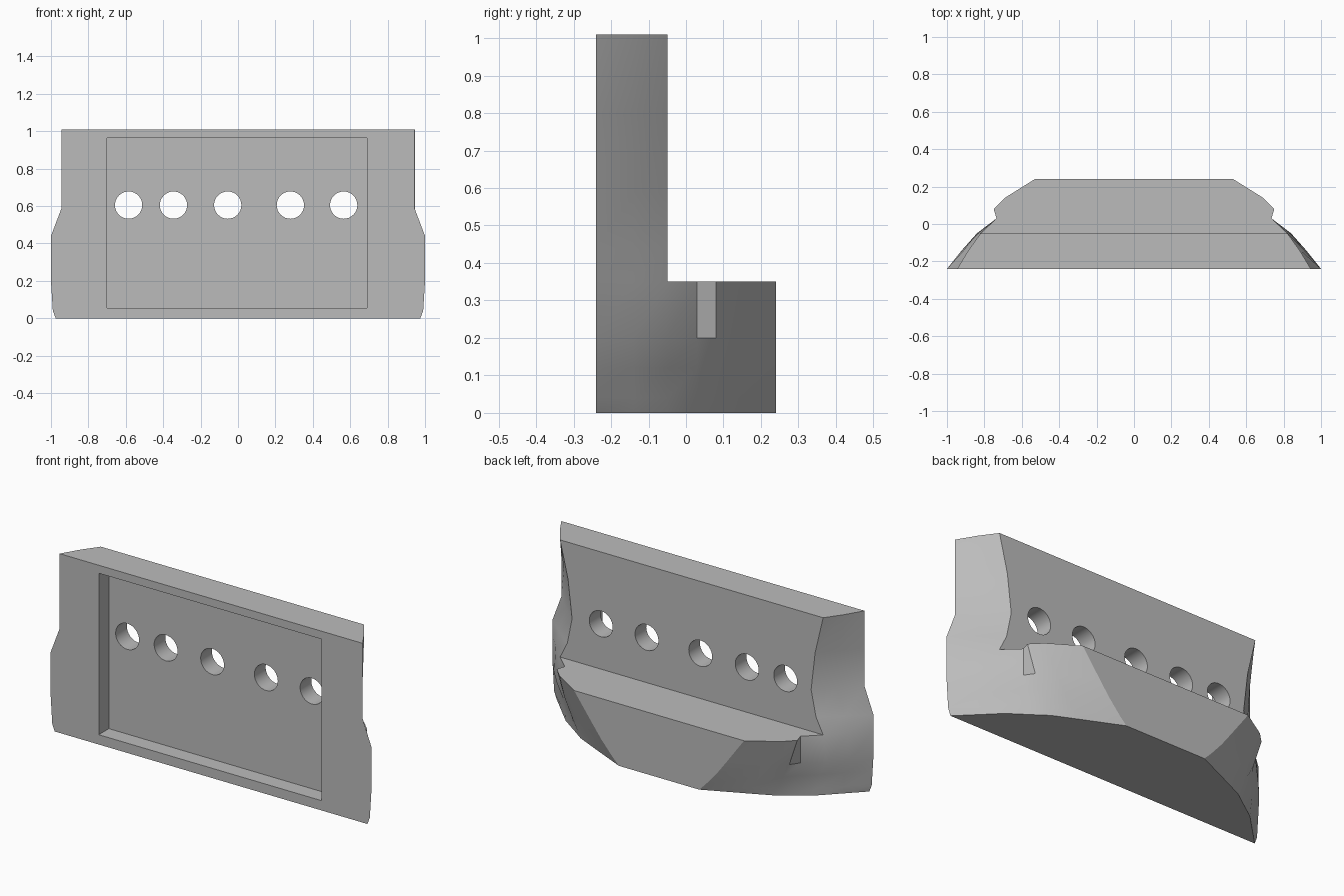
import bpy, bmesh, math
from mathutils import Matrix

cube = bpy.data.objects.get("Cube")
if cube:
    bpy.data.objects.remove(cube, do_unlink=True)

mat = bpy.data.materials.new("plain_grey")
mat.use_nodes = True
GREY = (0.5, 0.5, 0.5, 1)
mat.diffuse_color = GREY
mat.node_tree.nodes["Principled BSDF"].inputs["Base Color"].default_value = GREY


def make_object(name, bm):
    bmesh.ops.recalc_face_normals(bm, faces=bm.faces)
    mesh = bpy.data.meshes.new(name)
    bm.to_mesh(mesh)
    bm.free()
    mesh.materials.append(mat)
    obj = bpy.data.objects.new(name, mesh)
    bpy.context.collection.objects.link(obj)
    return obj


# Side outline: depth stations, then half widths at each height
DEPTHS = (-0.24, -0.14, -0.05, 0.03, 0.08, 0.14, 0.24)
BASE = {
    0.00: (0.975, 0.875, 0.785, 0.67, 0.60, 0.47, 0.25),
    0.04: (0.99, 0.885, 0.79, 0.68, 0.62, 0.50, 0.29),
    0.12: (0.995, 0.89, 0.80, 0.71, 0.66, 0.56, 0.36),
    0.20: (1.0, 0.92, 0.84, 0.735, 0.70, 0.61, 0.42),
    0.35: (1.0, 0.91, 0.82, 0.735, 0.75, 0.69, 0.53),
}
WALL = {
    0.44: (1.0, 0.89, 0.775),
    0.585: (0.945, 0.845, 0.745),
    0.80: (0.945, 0.86, 0.77),
    1.01: (0.945, 0.885, 0.82),
}

bm = bmesh.new()


def ring(z, widths):
    """Open-front loop from the +x front corner round the back to -x."""
    pts = list(zip(widths, DEPTHS))
    pts += [(-x, y) for x, y in reversed(pts)]
    return [bm.verts.new((x, y, z)) for x, y in pts]


def bridge(low, high):
    for i in range(len(low)):
        j = (i + 1) % len(low)
        bm.faces.new((low[i], low[j], high[j], high[i]))


# Curved base block
base = [ring(z, w) for z, w in BASE.items()]
for low, high in zip(base, base[1:]):
    bridge(low, high)
bm.faces.new(base[0])

# Ledge behind the wall, then the upright wall
ledge = base[-1]
bm.faces.new(ledge[2:-2])
wall = [ledge[:3] + ledge[-3:]] + [ring(z, w) for z, w in WALL.items()]
for low, high in zip(wall, wall[1:]):
    bridge(low, high)
bm.faces.new(wall[-1])
body = make_object("backed_panel", bm)

# Cutter for the front recess
bm = bmesh.new()
bmesh.ops.create_cube(bm, size=1, matrix=Matrix.Translation((-0.005, -0.25, 0.51))
                      @ Matrix.Diagonal((1.39, 0.2, 0.91, 1)))
recess = make_object("recess_cutter", bm)

# Cutters for the row of round holes
bm = bmesh.new()
for x in (-0.585, -0.345, -0.055, 0.28, 0.565):
    bmesh.ops.create_cone(bm, cap_ends=True, segments=32, radius1=0.073, radius2=0.073,
                          depth=0.6, matrix=Matrix.Translation((x, -0.1, 0.605))
                          @ Matrix.Rotation(math.pi / 2, 4, "X"))
holes = make_object("hole_cutter", bm)

bpy.ops.object.select_all(action="DESELECT")
bpy.context.view_layer.objects.active = body
body.select_set(True)
for cutter in (recess, holes):
    cutter.hide_render = True
    mod = body.modifiers.new(cutter.name, "BOOLEAN")
    mod.operation = "DIFFERENCE"
    mod.solver = "EXACT"
    mod.object = cutter
    bpy.ops.object.modifier_apply(modifier=mod.name)
    bpy.data.objects.remove(cutter, do_unlink=True)

bpy.ops.object.shade_smooth_by_angle(angle=math.radians(25))
